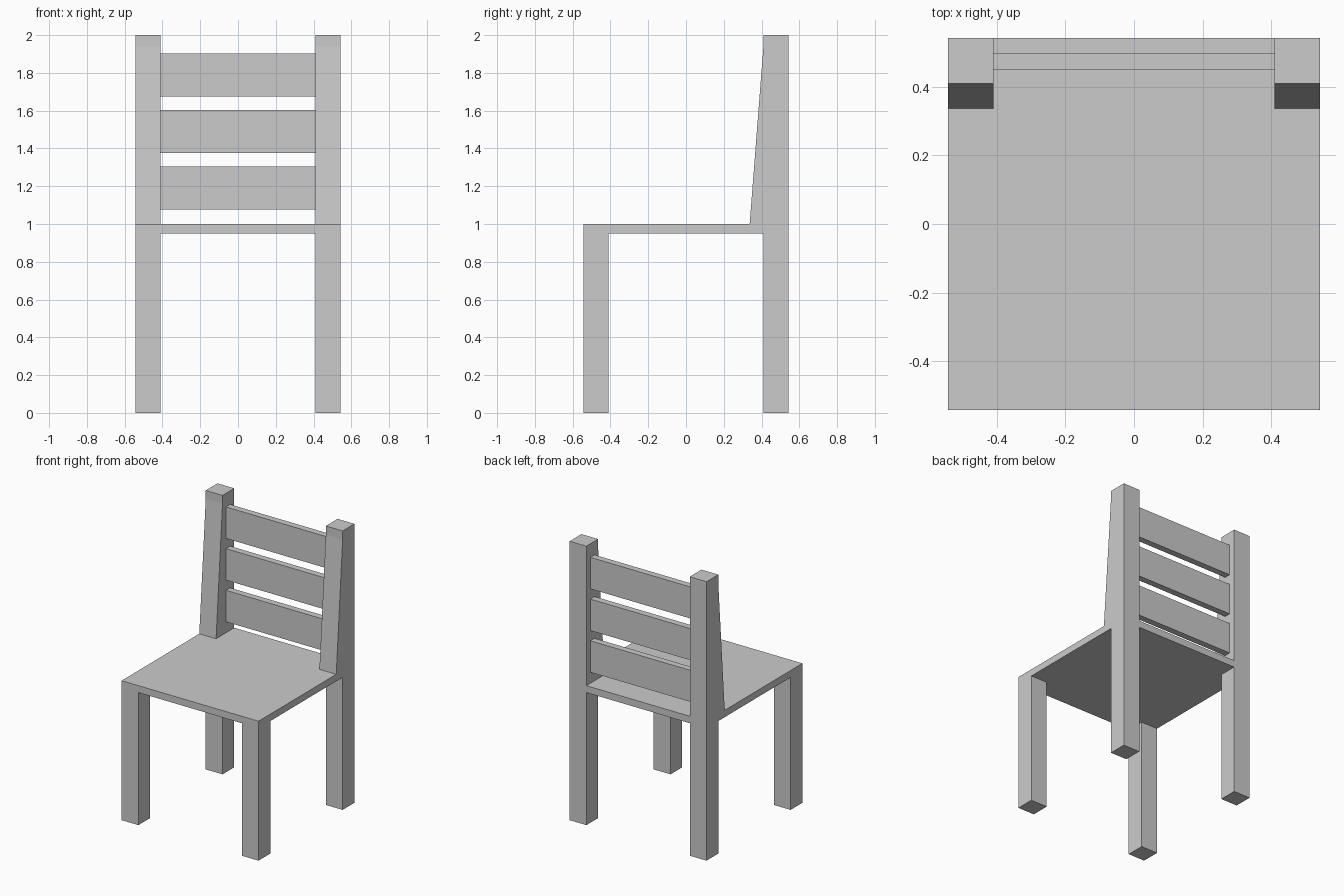
import bpy
import bmesh
from mathutils import Vector

if "Cube" in bpy.data.objects:
    bpy.data.objects.remove(bpy.data.objects["Cube"])

HALF = 0.543     # outer half width and depth
INNER = 0.41     # inner face of the legs
SEAT_LOW, SEAT_TOP = 0.95, 1.0


def prism(name, points, offset):
    """Extrude a closed flat profile along an offset vector."""
    bm = bmesh.new()
    face = bm.faces.new([bm.verts.new(p) for p in points])
    extruded = bmesh.ops.extrude_face_region(bm, geom=[face])
    verts = [v for v in extruded["geom"] if isinstance(v, bmesh.types.BMVert)]
    bmesh.ops.translate(bm, verts=verts, vec=Vector(offset))
    bmesh.ops.recalc_face_normals(bm, faces=bm.faces)
    mesh = bpy.data.meshes.new(name)
    bm.to_mesh(mesh)
    bm.free()
    obj = bpy.data.objects.new(name, mesh)
    bpy.context.collection.objects.link(obj)
    return obj


def box(name, x, y, z):
    corners = [(x[0], y[0], z[0]), (x[1], y[0], z[0]),
               (x[1], y[1], z[0]), (x[0], y[1], z[0])]
    return prism(name, corners, (0, 0, z[1] - z[0]))


def mirror_x(obj):
    mod = obj.modifiers.new("Mirror", 'MIRROR')
    mod.use_mirror_merge = False


# Seat board, notched at the rear corners around the posts
outline = [(-HALF, -HALF), (HALF, -HALF), (HALF, INNER), (INNER, INNER),
           (INNER, HALF), (-INNER, HALF), (-INNER, INNER), (-HALF, INNER)]
prism("seat", [(x, y, SEAT_LOW) for x, y in outline], (0, 0, SEAT_TOP - SEAT_LOW))

# Front legs
mirror_x(box("front_legs", (INNER, HALF), (-HALF, -INNER), (0, SEAT_LOW)))

# Rear posts: straight leg below, tapered wedge resting on the seat above
side = [(INNER, 0), (HALF, 0), (HALF, 2), (INNER, 2), (INNER, 1.94),
        (0.337, SEAT_TOP), (INNER, SEAT_TOP)]
mirror_x(prism("back_posts", [(INNER, y, z) for y, z in side], (HALF - INNER, 0, 0)))

# Backrest slats
for i in range(3):
    low = 1.078 + 0.299 * i
    box(f"back_slat_{i + 1}", (-INNER, INNER), (0.45, 0.497), (low, low + 0.226))
